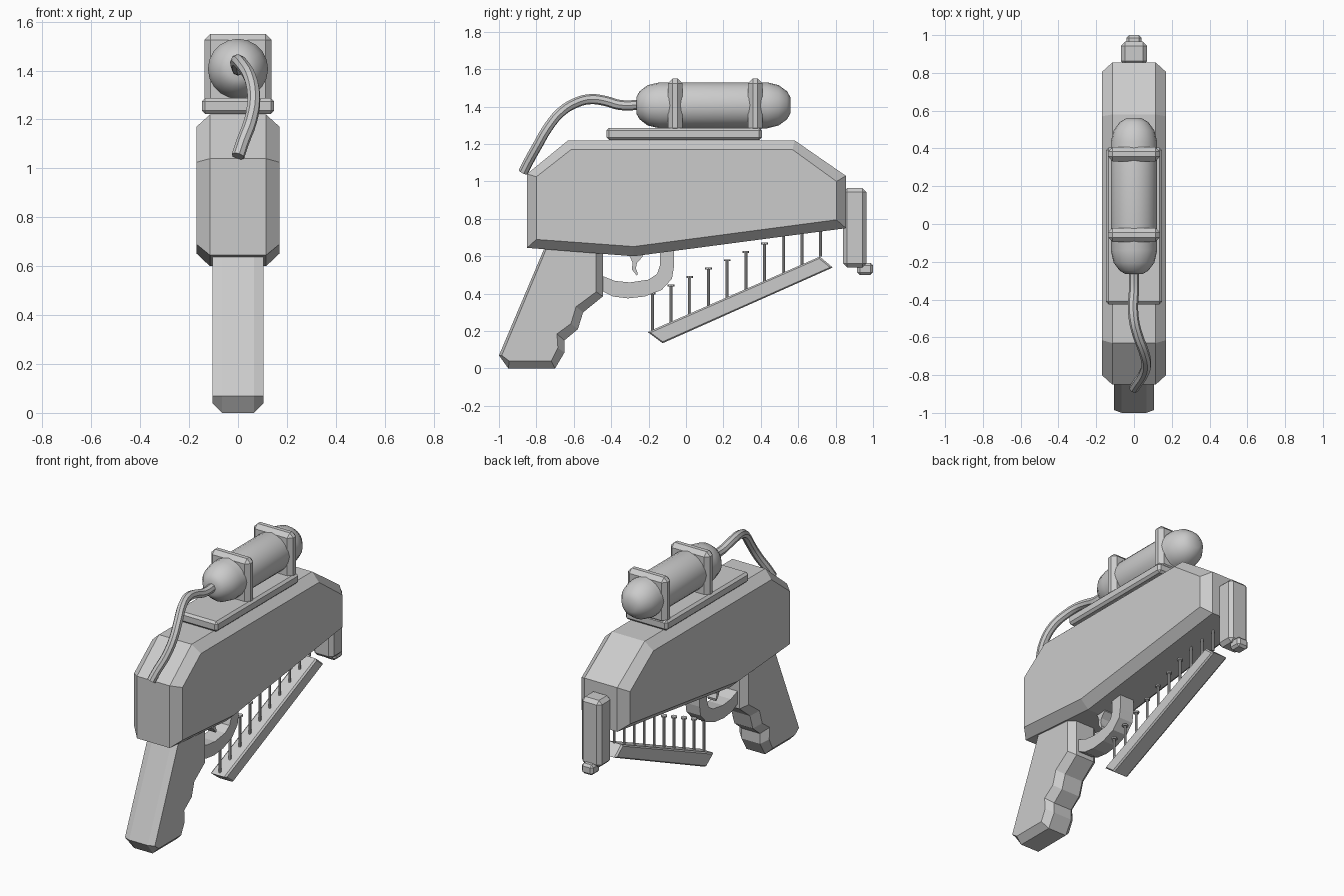
import bpy, bmesh, math
from mathutils import Vector, Matrix

if "Cube" in bpy.data.objects:
    bpy.data.objects.remove(bpy.data.objects["Cube"])

grey = bpy.data.materials.new("plain_grey")
grey.diffuse_color = (0.6, 0.6, 0.6, 1)
grey.use_nodes = True
grey.node_tree.nodes["Principled BSDF"].inputs["Base Color"].default_value = grey.diffuse_color


def finish(name, bm, smooth=False):
    bmesh.ops.recalc_face_normals(bm, faces=bm.faces)
    mesh = bpy.data.meshes.new(name)
    bm.to_mesh(mesh)
    bm.free()
    mesh.materials.append(grey)
    ob = bpy.data.objects.new(name, mesh)
    bpy.context.collection.objects.link(ob)
    if smooth:
        bpy.ops.object.select_all(action='DESELECT')
        ob.select_set(True)
        bpy.context.view_layer.objects.active = ob
        bpy.ops.object.shade_smooth_by_angle(angle=math.radians(40))
    return ob


def prism(name, layers):
    """Stack (x, [(y, z), ...]) outlines along x and cap both ends."""
    bm = bmesh.new()
    rings = [[bm.verts.new((x, y, z)) for y, z in pts] for x, pts in layers]
    n = len(rings[0])
    for a, b in zip(rings, rings[1:]):
        for i in range(n):
            j = (i + 1) % n
            bm.faces.new((a[i], a[j], b[j], b[i]))
    bm.faces.new(rings[0])
    bm.faces.new(rings[-1])
    return finish(name, bm)


def chamfered(name, outer, inner, x_outer, x_inner):
    return prism(name, [(-x_inner, inner), (-x_outer, outer),
                        (x_outer, outer), (x_inner, inner)])


def box(name, lo, hi, bevel):
    lo, hi = Vector(lo), Vector(hi)
    bm = bmesh.new()
    bmesh.ops.create_cube(bm, size=1, matrix=Matrix.Translation((lo + hi) / 2)
                          @ Matrix.Diagonal((*(hi - lo), 1)))
    bmesh.ops.bevel(bm, geom=bm.edges[:], offset=bevel, segments=1,
                    affect='EDGES', profile=0.5)
    return finish(name, bm)


# Main body
chamfered("body",
          [(-.85, .645), (-.85, 1.04), (-.63, 1.22), (.58, 1.22),
           (.855, 1.03), (.855, .75), (-.28, .60)],
          [(-.80, .69), (-.80, 1.025), (-.615, 1.17), (.57, 1.17),
           (.805, 1.0), (.805, .795), (-.28, .652)], .115, .17)

# Grip with finger steps
chamfered("grip",
          [(-.75, .66), (-1.0, .07), (-.95, 0), (-.70, 0), (-.65, .085),
           (-.65, .15), (-.578, .21), (-.55, .30), (-.445, .385), (-.445, .66)],
          [(-.738, .66), (-.985, .07), (-.945, .04), (-.72, .04), (-.685, .11),
           (-.69, .185), (-.615, .24), (-.588, .33), (-.48, .41), (-.48, .66)],
          .065, .105)

# Trigger guard and trigger
guard = [(-.46, .42), (-.39, .385), (-.31, .375), (-.22, .385), (-.13, .42),
         (-.075, .48), (-.065, .54), (-.065, .66), (-.14, .66), (-.14, .55),
         (-.155, .505), (-.20, .475), (-.30, .46), (-.38, .468), (-.46, .50)]
prism("trigger_guard", [(-.05, guard), (.05, guard)])
trigger = [(-.32, .64), (-.285, .565), (-.29, .53), (-.262, .495),
           (-.258, .51), (-.268, .535), (-.262, .565), (-.23, .60), (-.23, .64)]
prism("trigger", [(-.03, trigger), (.03, trigger)])

# Nail tray
tray = [(-.205, .195), (-.125, .135), (.785, .54), (.715, .598)]
tray_side = [(-.19, .192), (-.125, .143), (.77, .541), (.712, .588)]
chamfered("nail_tray", tray, tray_side, .045, .055)

# Row of nails standing on the tray
for i in range(10):
    y = -.18 + .1 * i
    base, top = .195 + .448 * (y + .18), .405 + .446 * (y + .18)
    bm = bmesh.new()
    for r, z0, z1 in ((.008, base, top), (.018, top - .01, top)):
        bmesh.ops.create_cone(bm, cap_ends=True, segments=8, radius1=r, radius2=r,
                              depth=z1 - z0,
                              matrix=Matrix.Translation((0, y, (z0 + z1) / 2)))
    finish(f"nail_{i + 1}", bm)

# Nose block and its foot
box("nose_block", (-.07, .84, .54), (.07, .965, .965), .022)
box("nose_foot", (-.04, .915, .50), (.04, 1.0, .565), .014)

# Mounting plate and canister brackets
box("mounting_plate", (-.148, -.425, 1.222), (.148, .405, 1.287), .014)
for name, y in (("front_bracket", -.058), ("rear_bracket", .37)):
    box(name, (-.138, y - .038, 1.26), (.138, y + .038, 1.55), .025)

# Gas canister: profile spun around the y axis
profile = [(-.265, .045), (-.248, .075), (-.205, .108), (-.14, .123),
           (.435, .123), (.495, .108), (.54, .075), (.56, .04)]
bm = bmesh.new()
sides = 20
rings = [[bm.verts.new((r * math.cos(math.tau * k / sides), y,
                        1.407 + r * math.sin(math.tau * k / sides)))
          for k in range(sides)] for y, r in profile]
for a, b in zip(rings, rings[1:]):
    for k in range(sides):
        j = (k + 1) % sides
        bm.faces.new((a[k], a[j], b[j], b[k]))
bm.faces.new(rings[0])
bm.faces.new(rings[-1])
finish("canister", bm, smooth=True)

# Hose: round-bevelled curve turned into a mesh
path = [(0, -.24, 1.41), (0, -.35, 1.408), (-.005, -.43, 1.43), (0, -.51, 1.44),
        (.02, -.59, 1.42), (.05, -.67, 1.37), (.065, -.74, 1.285),
        (.05, -.795, 1.19), (.02, -.84, 1.11), (0, -.87, 1.05)]
curve = bpy.data.curves.new("hose_path", 'CURVE')
curve.dimensions = '3D'
curve.bevel_depth = .027
curve.bevel_resolution = 2
curve.resolution_u = 3
curve.use_fill_caps = True
spline = curve.splines.new('BEZIER')
spline.bezier_points.add(len(path) - 1)
for p, co in zip(spline.bezier_points, path):
    p.co = co
    p.handle_left_type = p.handle_right_type = 'AUTO'
curve_ob = bpy.data.objects.new("hose_path", curve)
bpy.context.collection.objects.link(curve_ob)
bpy.context.view_layer.update()
bm = bmesh.new()
bm.from_mesh(curve_ob.to_mesh())
bpy.data.objects.remove(curve_ob)
finish("hose", bm, smooth=True)
